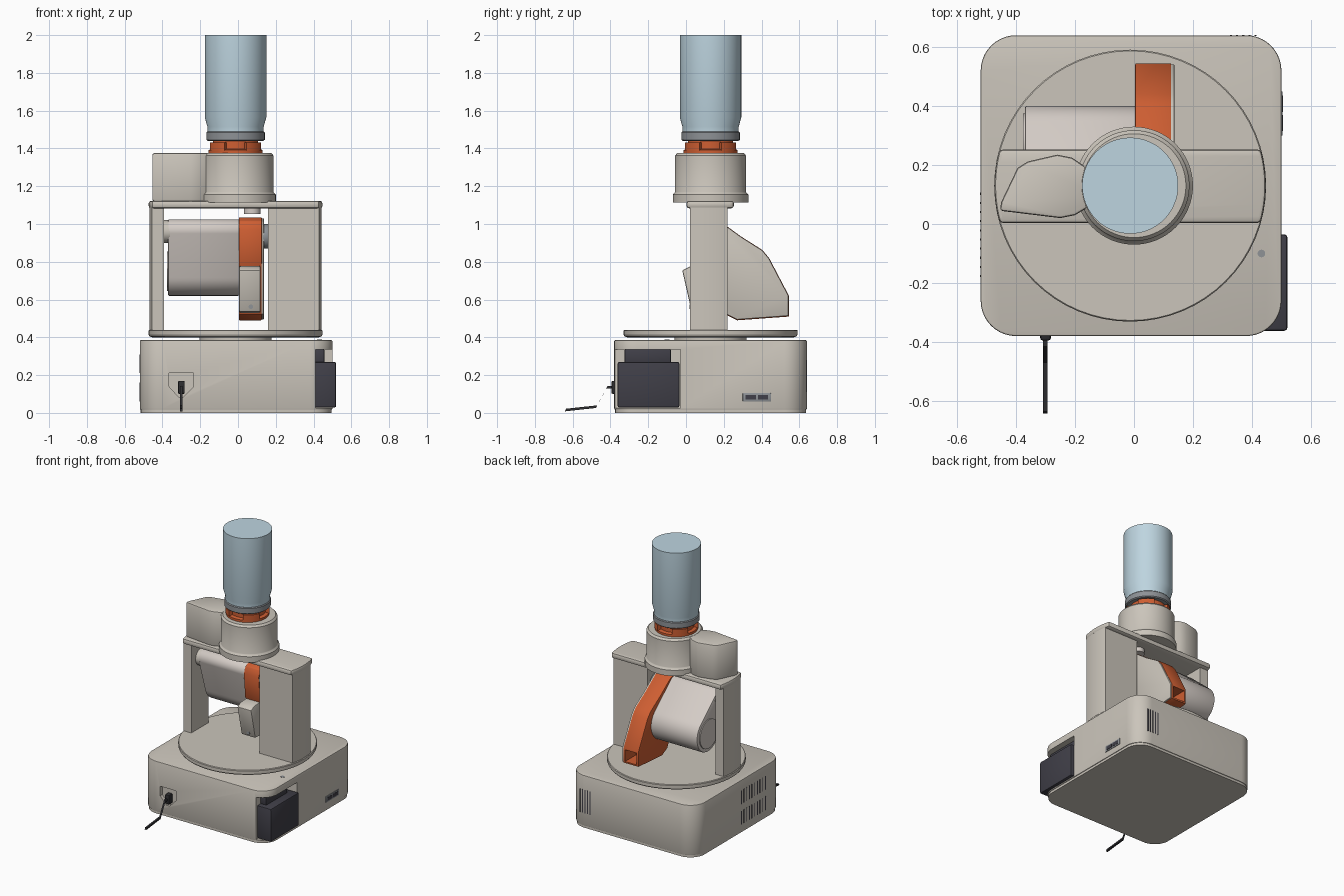
import bpy, bmesh, math
from mathutils import Vector
from mathutils.geometry import convex_hull_2d

if "Cube" in bpy.data.objects:
    bpy.data.objects.remove(bpy.data.objects["Cube"], do_unlink=True)


def material(name, rgb):
    lin = [((c / 255 + 0.055) / 1.055) ** 2.4 for c in rgb] + [1]
    m = bpy.data.materials.new(name)
    m.use_nodes = True
    m.diffuse_color = lin
    m.node_tree.nodes["Principled BSDF"].inputs["Base Color"].default_value = lin
    return m


BEIGE = material("warm beige", (203, 197, 187))
PALE = material("pale housing", (212, 204, 198))
ORANGE = material("burnt orange", (206, 94, 50))
BLUE = material("pale blue", (190, 213, 224))
GREY = material("mid grey", (142, 146, 150))
DARK = material("charcoal", (64, 63, 72))
BLACK = material("cable black", (45, 45, 48))
CX, CY = -0.013, 0.13


def finish(name, bm, mat, bevel=0.0):
    bmesh.ops.recalc_face_normals(bm, faces=bm.faces)
    mesh = bpy.data.meshes.new(name)
    bm.to_mesh(mesh)
    bm.free()
    mesh.materials.append(mat)
    ob = bpy.data.objects.new(name, mesh)
    bpy.context.collection.objects.link(ob)
    bpy.ops.object.select_all(action="DESELECT")
    ob.select_set(True)
    bpy.context.view_layer.objects.active = ob
    if bevel:
        mod = ob.modifiers.new("bevel", "BEVEL")
        mod.width, mod.segments, mod.limit_method = bevel, 2, "ANGLE"
        mod.angle_limit = math.radians(40)
        bpy.ops.object.modifier_apply(modifier="bevel")
    bpy.ops.object.shade_smooth_by_angle(angle=math.radians(30))
    return ob


def prism(name, pts, axis, lo, hi, mat, bevel=0.0):
    """Extrude a 2D outline along an axis from lo to hi."""
    def place(p, d):
        return {"x": (d, p[0], p[1]), "y": (p[0], d, p[1]), "z": (p[0], p[1], d)}[axis]
    bm = bmesh.new()
    rings = [[bm.verts.new(place(p, d)) for p in pts] for d in (lo, hi)]
    bm.faces.new(rings[0])
    bm.faces.new(rings[1])
    n = len(pts)
    for i in range(n):
        j = (i + 1) % n
        bm.faces.new((rings[0][i], rings[0][j], rings[1][j], rings[1][i]))
    return finish(name, bm, mat, bevel)


def box(name, x, y, z, mat, bevel=0.0):
    return prism(name, [(x[0], y[0]), (x[1], y[0]), (x[1], y[1]), (x[0], y[1])],
                 "z", z[0], z[1], mat, bevel)


def arc(cx, cy, r, a0=0, a1=360, n=48):
    full = a1 - a0 == 360
    steps = n if full else n + 1
    return [(cx + r * math.cos(math.radians(a0 + (a1 - a0) * i / n)),
             cy + r * math.sin(math.radians(a0 + (a1 - a0) * i / n))) for i in range(steps)]


def lathe(name, profile, cx, cy, mat):
    """Closed turned solid from (radius, height) pairs."""
    bm = bmesh.new()
    rings = [[bm.verts.new((x, y, z)) for x, y in arc(cx, cy, r, n=64)] for r, z in profile]
    for a, b in zip(rings, rings[1:]):
        for i in range(64):
            j = (i + 1) % 64
            bm.faces.new((a[i], a[j], b[j], b[i]))
    bm.faces.new(rings[0])
    bm.faces.new(rings[-1])
    return finish(name, bm, mat)


def hull(pts):
    return [pts[i] for i in convex_hull_2d([Vector(p) for p in pts])]


def cut(ob, cutter):
    mod = ob.modifiers.new("cut", "BOOLEAN")
    mod.operation, mod.solver, mod.object = "DIFFERENCE", "EXACT", cutter
    bpy.ops.object.select_all(action="DESELECT")
    ob.select_set(True)
    bpy.context.view_layer.objects.active = ob
    bpy.ops.object.modifier_apply(modifier="cut")
    bpy.data.objects.remove(cutter, do_unlink=True)
    bpy.ops.object.shade_smooth_by_angle(angle=math.radians(30))


def rounded(x0, x1, y0, y1, r):
    return (arc(x1 - r, y1 - r, r, 0, 90, 10) + arc(x0 + r, y1 - r, r, 90, 180, 10)
            + arc(x0 + r, y0 + r, r, 180, 270, 10) + arc(x1 - r, y0 + r, r, 270, 360, 10))


# Base body with the corner recess, port recess and bottom plate
base = prism("base_body", rounded(-0.52, 0.5, -0.38, 0.64, 0.12), "z", 0.017, 0.385, BEIGE, 0.006)
cut(base, box("notch_cutter", (0.41, 0.6), (-0.5, -0.03), (0.025, 0.335), BEIGE))
shield = [(-0.365, 0.21), (-0.235, 0.21), (-0.235, 0.14), (-0.29, 0.085), (-0.315, 0.085), (-0.365, 0.14)]
cut(base, prism("port_cutter", shield, "y", -0.5, -0.355, BEIGE))
prism("bottom_plate", rounded(-0.515, 0.495, -0.375, 0.635, 0.115), "z", 0.0, 0.018, BEIGE)

# Power module in the corner
box("power_module", (0.405, 0.52), (-0.362, -0.035), (0.028, 0.27), DARK, 0.01)
box("power_module_neck", (0.405, 0.457), (-0.325, -0.08), (0.265, 0.336), DARK, 0.005)

# Cable and plug
box("cable_plug", (-0.318, -0.282), (-0.395, -0.35), (0.1, 0.17), BLACK, 0.008)
path = [(-0.38, 0.135), (-0.415, 0.135), (-0.47, 0.033), (-0.635, 0.015)]
w = 0.007
outline = [(y, z + w) for y, z in path] + [(y - w, z - w) for y, z in reversed(path)]
prism("cable", outline, "x", -0.308, -0.294, BLACK)

# Side port, status button and vent slots
box("side_port", (0.495, 0.504), (0.3, 0.45), (0.06, 0.105), GREY, 0.003)
for i in range(2):
    y = 0.315 + i * 0.065
    box(f"side_socket_{i}", (0.5, 0.506), (y, y + 0.055), (0.07, 0.095), DARK)
prism("status_button", arc(0.432, -0.1, 0.013, n=20), "z", 0.38, 0.388, GREY)
for i in range(5):
    x = 0.325 + i * 0.021
    box(f"back_vent_{i}", (x, x + 0.007), (0.637, 0.6415), (0.11, 0.28), DARK)
for i in range(10):
    y = -0.18 + i * 0.031
    for j, z in enumerate((0.06, 0.21)):
        box(f"side_vent_{j}_{i}", (-0.5215, -0.517), (y, y + 0.007), (z, z + 0.1), DARK)

# Turntable
lathe("turntable_neck", [(0.19, 0.38), (0.19, 0.405)], CX, CY, BEIGE)
lathe("turntable", [(0.44, 0.4), (0.455, 0.405), (0.461, 0.415), (0.461, 0.435), (0.457, 0.44)],
      CX, CY, BEIGE)


# Columns and the bridge, with outer ends following the turntable rim
def rim(r, y0, y1, side):
    a0, a1 = (math.degrees(math.asin((y - CY) / r)) for y in (y0, y1))
    pts = arc(CX, CY, r, a0, a1, 12)
    return pts if side > 0 else [(2 * CX - x, y) for x, y in reversed(pts)]


for name, side, inner in (("left_column", 1, 0.16), ("right_column", -1, -0.393)):
    pts = rim(0.456, 0.02, 0.22, side)
    ends = [(inner, 0.22), (inner, 0.02)]
    prism(name, pts + (ends if side > 0 else ends[::-1]), "z", 0.435, 1.09, BEIGE)
prism("bridge", rim(0.46, 0.003, 0.253, 1) + rim(0.46, 0.003, 0.253, -1),
      "z", 1.083, 1.123, BEIGE, 0.013)

# Head barrel and side tank
lathe("head_barrel", [(0.2, 1.113), (0.2, 1.155), (0.19, 1.166), (0.188, 1.17),
                      (0.188, 1.362), (0.176, 1.376)], 0, CY, BEIGE)
tank = [(-0.455, 0.045), (-0.45, 0.075), (-0.395, 0.19), (-0.36, 0.212), (-0.26, 0.235),
        (-0.21, 0.225), (-0.1, 0.15), (-0.1, 0.09), (-0.2, 0.03), (-0.25, 0.02)]
prism("side_tank", tank, "z", 1.12, 1.375, BEIGE, 0.01)

# Orange coupling with lugs, collar and canister
lathe("coupling", [(0.143, 1.37), (0.143, 1.392), (0.12, 1.398), (0.12, 1.445)], CX, CY, ORANGE)
for i in range(4):
    a = 45 + 90 * i
    lug = arc(CX, CY, 0.147, a - 22, a + 22, 8) + arc(CX, CY, 0.11, a + 22, a - 22, 8)
    prism(f"coupling_lug_{i}", lug, "z", 1.39, 1.432, ORANGE)
lathe("collar", [(0.148, 1.44), (0.155, 1.446), (0.155, 1.484), (0.15, 1.49)], CX, CY, GREY)
lathe("canister", [(0.149, 1.488), (0.149, 1.515), (0.163, 1.565), (0.163, 2.0)], CX, CY, BLUE)

# Motor housing hung between the columns
body = hull(arc(0.13, 0.965, 0.06) + arc(0.27, 0.75, 0.13))
prism("motor_housing", body, "x", -0.37, 0.006, PALE, 0.006)
prism("motor_end_cap", arc(0.27, 0.75, 0.105), "x", -0.377, -0.36, PALE)
prism("right_pivot", arc(0.13, 0.96, 0.06), "x", -0.395, -0.36, BEIGE)
prism("left_pivot", arc(0.13, 0.935, 0.065), "x", 0.13, 0.162, GREY, 0.005)

# Orange arm with its discharge opening and side cover
arm_pts = [(0.06, 0.97), (0.08, 1.015), (0.13, 1.035), (0.18, 1.015), (0.29, 0.935),
           (0.405, 0.862), (0.44, 0.82), (0.545, 0.62), (0.545, 0.51), (0.27, 0.49),
           (0.21, 0.52), (0.075, 0.79)]
arm = prism("arm", arm_pts, "x", 0.004, 0.126, ORANGE, 0.004)
cut(arm, box("opening_cutter", (0.018, 0.112), (0.42, 0.6), (0.522, 0.608), ORANGE))
cover = [(0.3 + (y - 0.3) * 0.985, 0.76 + (z - 0.76) * 0.985) for y, z in arm_pts]
prism("arm_cover", cover, "x", 0.122, 0.137, BEIGE, 0.004)

# Front chute with its screw, and the nozzle under the bridge
chute = [(-0.02, 0.755), (0.02, 0.775), (0.12, 0.78), (0.2, 0.57), (0.12, 0.53), (0.03, 0.535)]
prism("front_chute", chute, "x", 0.006, 0.12, BEIGE, 0.008)
prism("chute_screw", arc(0.068, 0.562, 0.012, n=16), "y", 0.019, 0.04, GREY)
lathe("nozzle", [(0.044, 1.052), (0.044, 1.09)], 0.075, CY, PALE)
